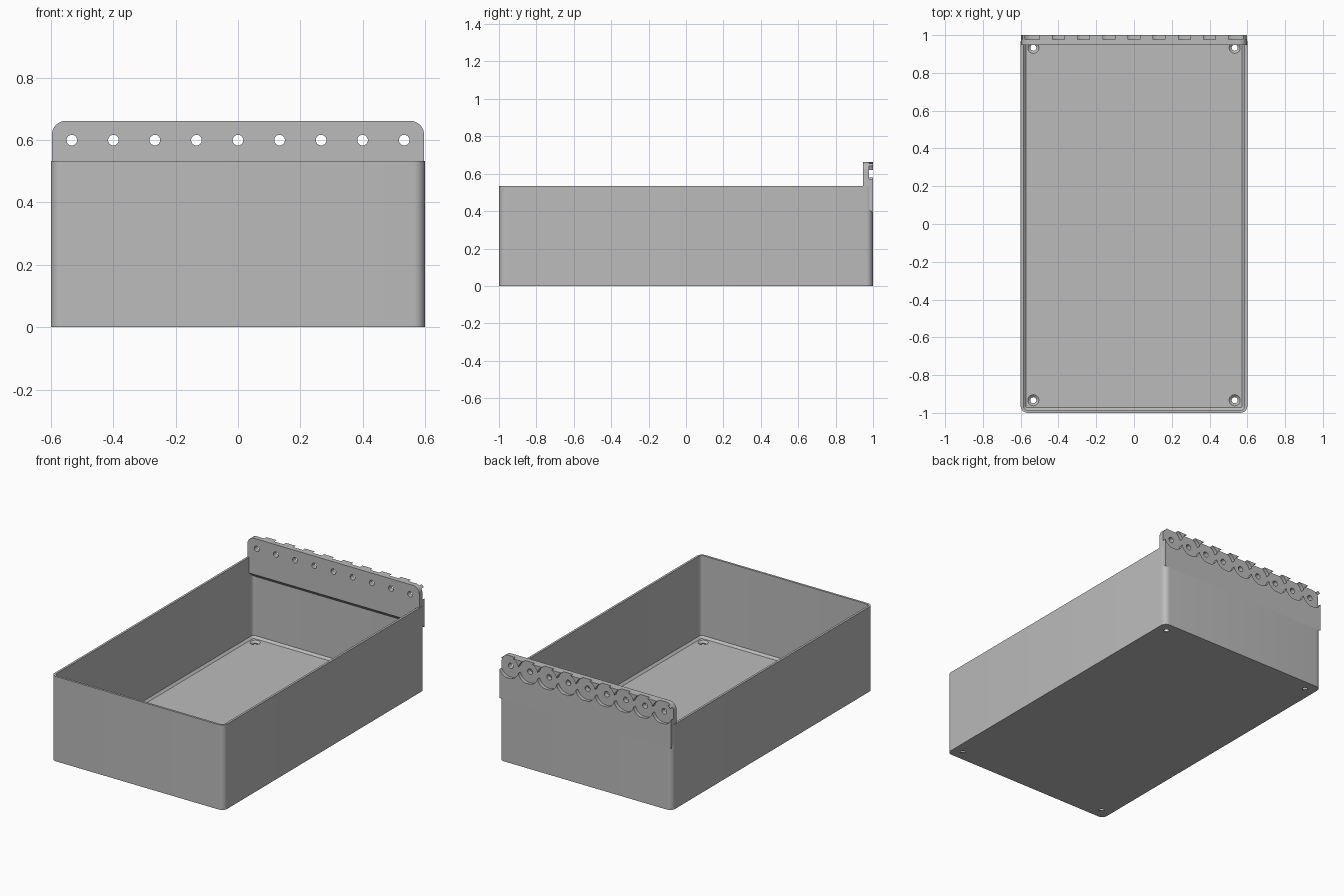
import bpy, bmesh, math
from mathutils import Matrix

if "Cube" in bpy.data.objects:
    bpy.data.objects.remove(bpy.data.objects["Cube"], do_unlink=True)

GREY = (0.5, 0.5, 0.5, 1)
grey = bpy.data.materials.new("plain grey")
grey.use_nodes = True
grey.diffuse_color = GREY
grey.node_tree.nodes["Principled BSDF"].inputs["Base Color"].default_value = GREY

HALF_W, HEIGHT, WALL, FLOOR = 0.6, 0.533, 0.014, 0.018
PLATE_TOP, PLATE_FRONT, HOLE_Z, PITCH = 0.662, 0.947, 0.6, 0.1333


def make_object(name, bm):
    bmesh.ops.recalc_face_normals(bm, faces=bm.faces)
    mesh = bpy.data.meshes.new(name)
    bm.to_mesh(mesh)
    bm.free()
    mesh.materials.append(grey)
    obj = bpy.data.objects.new(name, mesh)
    bpy.context.collection.objects.link(obj)
    return obj


def activate(obj):
    bpy.ops.object.select_all(action='DESELECT')
    obj.select_set(True)
    bpy.context.view_layer.objects.active = obj


def rounded_rect(hx, hy, r, steps=8):
    pts = []
    for i, (sx, sy) in enumerate([(1, 1), (-1, 1), (-1, -1), (1, -1)]):
        for k in range(steps + 1):
            a = math.pi / 2 * (i + k / steps)
            pts.append((sx * (hx - r) + r * math.cos(a), sy * (hy - r) + r * math.sin(a)))
    return pts


def cut_round(obj, centre, r1, r2, depth, axis):
    """Subtract a cylinder or cone centred at a point along z or y."""
    bm = bmesh.new()
    turn = Matrix.Rotation(math.pi / 2, 4, 'X') if axis == 'Y' else Matrix()
    bmesh.ops.create_cone(bm, cap_ends=True, segments=32, radius1=r1, radius2=r2,
                          depth=depth, matrix=Matrix.Translation(centre) @ turn)
    cutter = make_object("cutter", bm)
    cutter.hide_render = True
    activate(obj)
    mod = obj.modifiers.new("cut", 'BOOLEAN')
    mod.operation, mod.solver, mod.object = 'DIFFERENCE', 'EXACT', cutter
    bpy.ops.object.modifier_apply(modifier=mod.name)
    bpy.data.objects.remove(cutter, do_unlink=True)


def finish(obj):
    activate(obj)
    bpy.ops.object.shade_smooth_by_angle(angle=math.radians(30))


# Open tray: rounded outer shell, thin rim, inner walls and a chamfered floor
bm = bmesh.new()
rings = []
for inset, z in [(0, 0), (0, HEIGHT), (WALL, HEIGHT),
                 (WALL, FLOOR + 0.013), (WALL + 0.013, FLOOR)]:
    outline = rounded_rect(HALF_W - inset, 0.9995 - inset, 0.036 - inset)
    rings.append([bm.verts.new((x, y, z)) for x, y in outline])
for low, high in zip(rings, rings[1:]):
    for i in range(len(low)):
        j = (i + 1) % len(low)
        bm.faces.new((low[i], low[j], high[j], high[i]))
bm.faces.new(rings[0])
bm.faces.new(rings[-1])
tray = make_object("tray", bm)

# Countersunk screw holes in the floor corners
for x in (-0.533, 0.533):
    for y in (-0.933, 0.933):
        cut_round(tray, (x, y, 0.02), 0.016, 0.016, 0.1, 'Z')
        cut_round(tray, (x, y, FLOOR - 0.004), 0.016, 0.034, 0.016, 'Z')
finish(tray)

# Mounting plate: rounded top corners and a sloping underside
bm = bmesh.new()
low_z, r, half = 0.39, 0.045, 0.597
outline = [(-half, low_z), (half, low_z)]
for side, start in ((1, 0), (-1, math.pi / 2)):
    for k in range(9):
        a = start + math.pi / 2 * k / 8
        outline.append((side * (half - r) + r * math.cos(a), PLATE_TOP - r + r * math.sin(a)))
back = [bm.verts.new((x, 1, z)) for x, z in outline]
front = [bm.verts.new((x, PLATE_FRONT, z + (0.045 if z == low_z else 0))) for x, z in outline]
bm.faces.new(back)
bm.faces.new(front)
for i in range(len(back)):
    j = (i + 1) % len(back)
    bm.faces.new((back[i], back[j], front[j], front[i]))
plate = make_object("mounting_plate", bm)

# Row of bolt holes, each with an overlapping round recess at the back
for n in range(-4, 5):
    cut_round(plate, (n * PITCH, 1.0, HOLE_Z), 0.07, 0.07, 0.045, 'Y')
    cut_round(plate, (n * PITCH, 0.97, HOLE_Z), 0.017, 0.017, 0.2, 'Y')
finish(plate)
